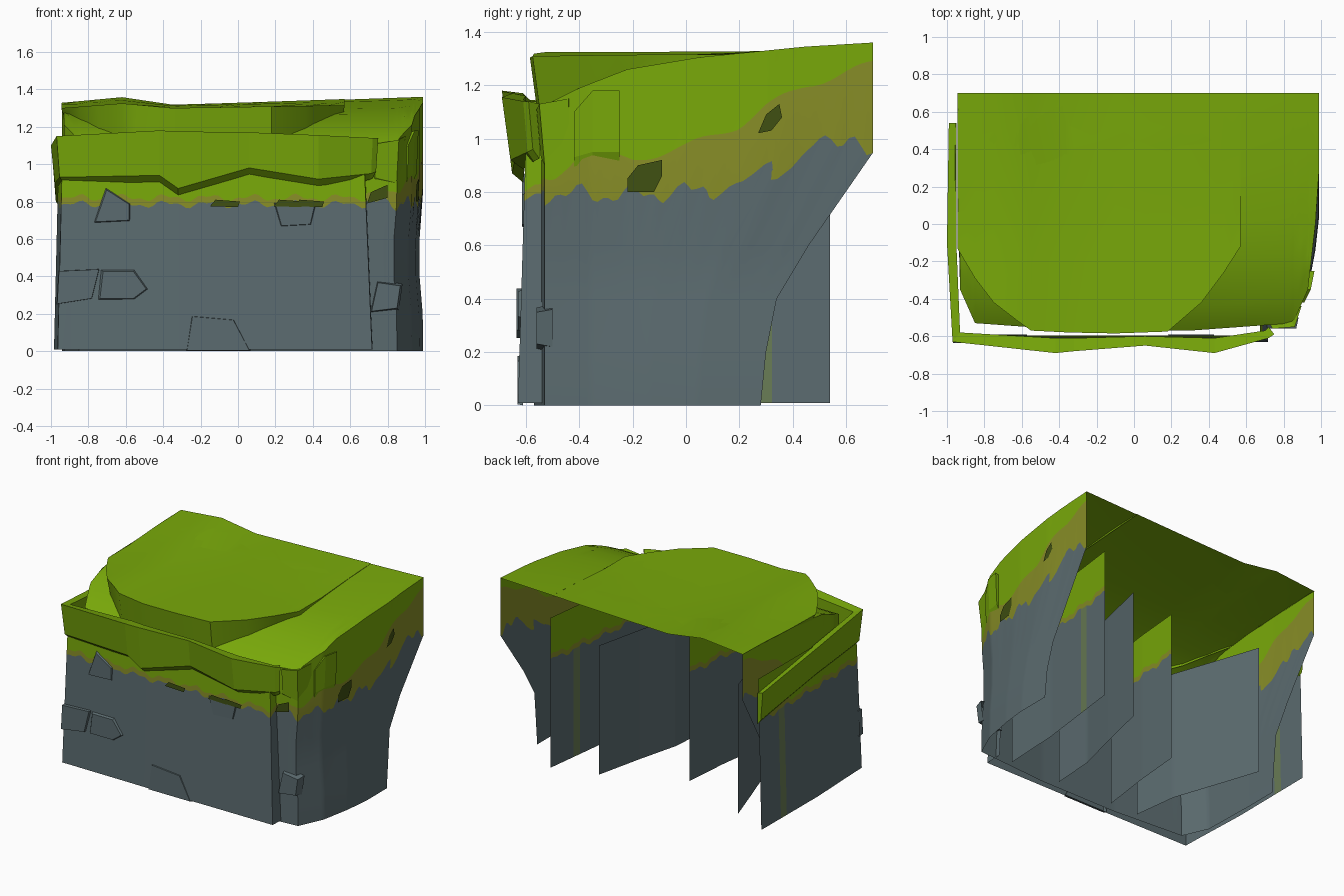
import bpy, math

if "Cube" in bpy.data.objects:
    bpy.data.objects.remove(bpy.data.objects["Cube"])

def material(name, rgb):
    m = bpy.data.materials.new(name)
    m.diffuse_color = (*rgb, 1)
    m.use_nodes = True
    m.node_tree.nodes["Principled BSDF"].inputs["Base Color"].default_value = m.diffuse_color
    return m

MATS = [material("rock grey", (.105, .148, .160)), material("dry moss", (.245, .27, .02)),
        material("grass green", (.19, .395, .003)), material("dark moss", (.05, .08, .006)),
        material("mossy rock", (.14, .20, .09))]
ROCK, MOSS, GRASS, DARK, STREAK = range(5)

def make(name, verts, faces, mats, smooth=None):
    me = bpy.data.meshes.new(name)
    me.from_pydata(verts, [], faces)
    for m in MATS:
        me.materials.append(m)
    for p, i in zip(me.polygons, mats):
        p.material_index = i
    ob = bpy.data.objects.new(name, me)
    bpy.context.collection.objects.link(ob)
    if smooth:
        bpy.ops.object.select_all(action='DESELECT')
        ob.select_set(True)
        bpy.context.view_layer.objects.active = ob
        bpy.ops.object.shade_smooth_by_angle(angle=math.radians(smooth))
    return ob

def interp(pts, t):
    if t <= pts[0][0]:
        return pts[0][1]
    for (a, va), (b, vb) in zip(pts, pts[1:]):
        if t <= b:
            return va + (vb - va) * (t - a) / (b - a)
    return pts[-1][1]

def resample(path, step):
    out, s = [], 0
    for (x0, y0), (x1, y1) in zip(path, path[1:]):
        d = math.hypot(x1 - x0, y1 - y0)
        n = max(1, round(d / step))
        out += [(x0 + (x1 - x0) * i / n, y0 + (y1 - y0) * i / n, s + d * i / n) for i in range(n)]
        s += d
    return out + [(*path[-1], s)]

def sheet(name, path, rows, mat, shape, step=.022):
    """Standing sheet along a plan path; rows(col) gives points data, shape places it."""
    cols = resample(path, step)
    grid = [[shape(c, r) for r in rows(c)] for c in cols]
    n = len(grid[0])
    verts = [v for col in grid for v in col]
    faces, mats = [], []
    for i in range(len(grid) - 1):
        for j in range(n - 1):
            faces.append((i * n + j, (i + 1) * n + j, (i + 1) * n + j + 1, i * n + j + 1))
            mats.append(mat(cols[i], j))
    return make(name, verts, faces, mats, 40)

def drip(s, a=1):
    return .79 + a * (.028 * math.sin(s * 27) + .018 * math.sin(s * 61 + 1))

# Main shell: walls on three sides that run on into the grassy roof
REAR = [(0, .28), (.2, .30), (.4, .34), (.6, .46), (.8, .58), (.91, .70)]
TOP = [(-.57, 1.09), (-.5, 1.14), (-.4, 1.19), (-.22, 1.26), (.05, 1.305), (.2, 1.32), (.45, 1.345), (.7, 1.36)]
SAG = [(-.94, .035), (-.62, .005), (-.35, .045), (0, .035), (.57, .015), (.99, 0)]
DIRT = [(-.2, 0), (.2, .02), (.4, .12), (.55, .21), (.7, .19)]
TURF = [(-.5, .84), (-.4, .95), (-.2, .92), (0, .97), (.2, 1.05), (.3, 1.12), (.45, 1.2), (.7, 1.28)]

def roof_z(x, y):
    return interp(TOP, y) - interp(SAG, x) * max(0, (y + .2) / .9)

def shell_rows(c):
    x, y, s = c
    d = drip(s) + interp(DIRT, y) + .05 * max(0, y) * math.sin(s * 40)
    g = max(d + .04, interp(TURF, y) + .015 * math.sin(s * 20))
    top = roof_z(x, y)
    walls = [(z, 0) for z in (0, .2, .4, .6, d, g, (g + top) / 2, top)]
    return walls + [(None, k) for k in (.04, .1, .18, .3, .45, .6, .8, 1)]

def shell_shape(c, r):
    x, y, s = c
    z, k = r
    if z is None:
        yy = y + (.7 - y) * k
        return (x, yy, roof_z(x, yy))
    if y > -.35:
        y = -.35 + (y + .35) / 1.05 * (interp(REAR, z) + .35)
    pinch = 1 - .025 * math.exp(-((z - .5) / .2) ** 2) * (abs(x) > .8)
    return (x * pinch, y, z)

def shell_mat(c, j):
    return ROCK if j < 4 else MOSS if j == 4 else GRASS

sheet("cliff_shell", [(-.94, .7), (-.94, .3), (-.93, -.35), (-.85, -.53), (-.3, -.57), (.3, -.57),
      (.85, -.53), (.93, -.35), (.97, 0), (.99, .3), (.99, .7)], shell_rows, shell_mat, shell_shape)

# Raised turf cap over the left and middle of the roof
cap = [(-.94, .7), (-.945, .2), (-.945, -.13), (-.85, -.29), (-.75, -.42), (-.62, -.52), (-.55, -.57), (-.35, -.58),
       (-.1, -.585), (.18, -.575), (.36, -.42), (.48, -.26), (.57, -.12), (.57, .2), (.57, .7)]
n = len(cap)
def cap_z(x, y):
    h = interp([(-.94, 1.3), (-.62, 1.325), (-.35, 1.3), (.57, 1.315)], x)
    return max(h, roof_z(x, y) + .003)
V, F = [], []
for x, y in cap:
    zt = cap_z(x, y)
    skirt = roof_z(x, y) - .005
    V.append((x * .99, y + .03 * (y < 0), min(skirt, zt - .002)))
    V.append((x, y, zt))
    for k in (.3, .65, 1):
        yy = y + (.7 - y) * k
        V.append((x, yy, cap_z(x, yy)))
for i in range(n - 1):
    for j in range(4):
        F.append((i * 5 + j, i * 5 + 5 + j, i * 5 + 6 + j, i * 5 + 1 + j))
make("turf_cap", V, F, [GRASS] * len(F), 35)

# Outer rock layer on front and left
def wall_rows(c):
    d = drip(c[2], .5) - .005
    return [(z, 0) for z in (.01, .3, .55, d, d + .035, 1.09)]

def wall_mat(c, j):
    if j < 3:
        return STREAK if .27 < c[1] < .34 else ROCK
    return MOSS if j == 3 else GRASS

def outer_shape(c, r):
    x, y, s = c
    z = r[0]
    lean = .03 * (1 - z)
    if y < -.55:
        y -= lean
    x += lean * (1.4 if x > .6 else -.8 if x < -.9 else 0)
    return (x, y, z)

sheet("outer_rock_face", [(-.955, .54), (-.96, -.1), (-.94, -.595), (-.3, -.6), (.2, -.6), (.675, -.6),
      (.68, -.5)], wall_rows, wall_mat, outer_shape)

# Loose rock sheets standing inside the open back
def plain(c, r):
    return (c[0], c[1], r[0])

def bare_rows(c):
    return [(z, 0) for z in (.01, .5, .94)]

sheet("inner_sheet_right", [(.7, .54), (.67, .3), (.62, -.1), (.6, -.52)], wall_rows, wall_mat, plain)
sheet("inner_sheet_middle_right", [(.38, .45), (.3, .1), (.22, -.21), (.2, -.52)], bare_rows,
      lambda c, j: ROCK, plain)
sheet("inner_sheet_middle_left", [(-.16, .19), (-.19, -.15), (-.24, -.52)], wall_rows, wall_mat, plain)
sheet("inner_sheet_left", [(-.71, .42), (-.62, .15), (-.5, -.2), (-.46, -.52)], bare_rows,
      lambda c, j: ROCK, plain)

# Overhanging turf lips: section = outer xy, inner xy, top z, bottom z
def lip(name, sections):
    V, F = [], []
    for ox, oy, ix, iy, zt, zb in sections:
        bx, by = ox + (ix - ox) * .4, oy + (iy - oy) * .4
        V += [(ix, iy, zt - .01), (ox, oy, zt), (bx, by, zb), (ix, iy, zb - .035)]
    m = len(sections)
    for i in range(m - 1):
        for j in range(4):
            k = (j + 1) % 4
            F.append((i * 4 + j, i * 4 + k, i * 4 + 4 + k, i * 4 + 4 + j))
    F += [(0, 3, 2, 1), tuple(4 * m - 4 + j for j in range(4))]
    make(name, V, F, [GRASS] * len(F))

lip("turf_lip_front", [(-.99, .54, -.95, .54, 1.0, .8), (-1, -.1, -.95, -.1, 1.1, .9),
    (-.97, -.63, -.93, -.58, 1.15, .93), (-.42, -.69, -.42, -.61, 1.18, .94), (-.32, -.68, -.32, -.61, 1.175, .87),
    (.06, -.65, .06, -.6, 1.17, .98), (.43, -.69, .43, -.61, 1.155, .92), (.72, -.61, .7, -.57, 1.14, .95),
    (.75, -.59, .72, -.55, 1.14, .96)])
lip("turf_lip_corner", [(.74, -.56, .72, -.52, 1.11, .93), (.86, -.55, .83, -.5, 1.13, .9),
    (.895, -.44, .87, -.43, 1.15, .93)])
lip("turf_lip_side", [(.91, -.42, .9, -.42, 1.1, .93), (.945, -.35, .92, -.35, 1.18, .95),
    (.965, -.25, .94, -.25, 1.18, .95)])

# Chipped stones standing out from the rock face
def stone(name, pts, back, front, shrink=.85, mat=ROCK):
    k = len(pts)
    cx, cz = sum(p[0] for p in pts) / k, sum(p[1] for p in pts) / k
    V = [(x, back, z) for x, z in pts]
    V += [(cx + (x - cx) * shrink, front, cz + (z - cz) * shrink) for x, z in pts]
    F = [(i, (i + 1) % k, k + (i + 1) % k, k + i) for i in range(k)] + [tuple(range(k, 2 * k))]
    make(name, V, F, [mat] * len(F))

stone("ledge_stone", [(-.76, .27), (-.55, .27), (-.47, .33), (-.55, .44), (-.74, .44)], -.6, -.63)
stone("ledge_block", [(-.97, .25), (-.78, .28), (-.74, .44), (-.96, .43)], -.59, -.635, .97)
stone("chip_left", [(-.78, .68), (-.57, .69), (-.57, .79), (-.71, .88)], -.59, -.615)
stone("chip_right", [(.22, .66), (.4, .67), (.43, .8), (.18, .8)], -.59, -.615)
stone("corner_stone", [(.7, .2), (.86, .22), (.88, .36), (.74, .38)], -.5, -.56)
stone("foot_stone", [(-.28, .0), (.07, .0), (-.02, .17), (-.25, .19)], -.61, -.632, .95)

# Dark moss patches on the right side and front
def patch(name, pts, place):
    make(name, [place(a, z) for a, z in pts], [tuple(range(len(pts)))], [DARK])

patch("moss_patch_back", [(.27, 1.02), (.32, 1.03), (.36, 1.08), (.35, 1.13), (.3, 1.09)], lambda y, z: (.996, y, z))
patch("moss_patch_side", [(-.22, .8), (-.12, .8), (-.09, .86), (-.09, .92), (-.18, .9), (-.22, .85)],
      lambda y, z: (.977 + y * .115, y, z))
patch("moss_patch_corner", [(.69, .79), (.8, .82), (.8, .89), (.71, .85)], lambda x, z: (x, -.56, z))
for i, x in enumerate((-.15, .19, .3)):
    patch("moss_patch_front_%d" % i, [(x, .775), (x + .15, .77), (x + .16, .8), (x + .03, .81)],
          lambda a, z: (a, -.616, z))
